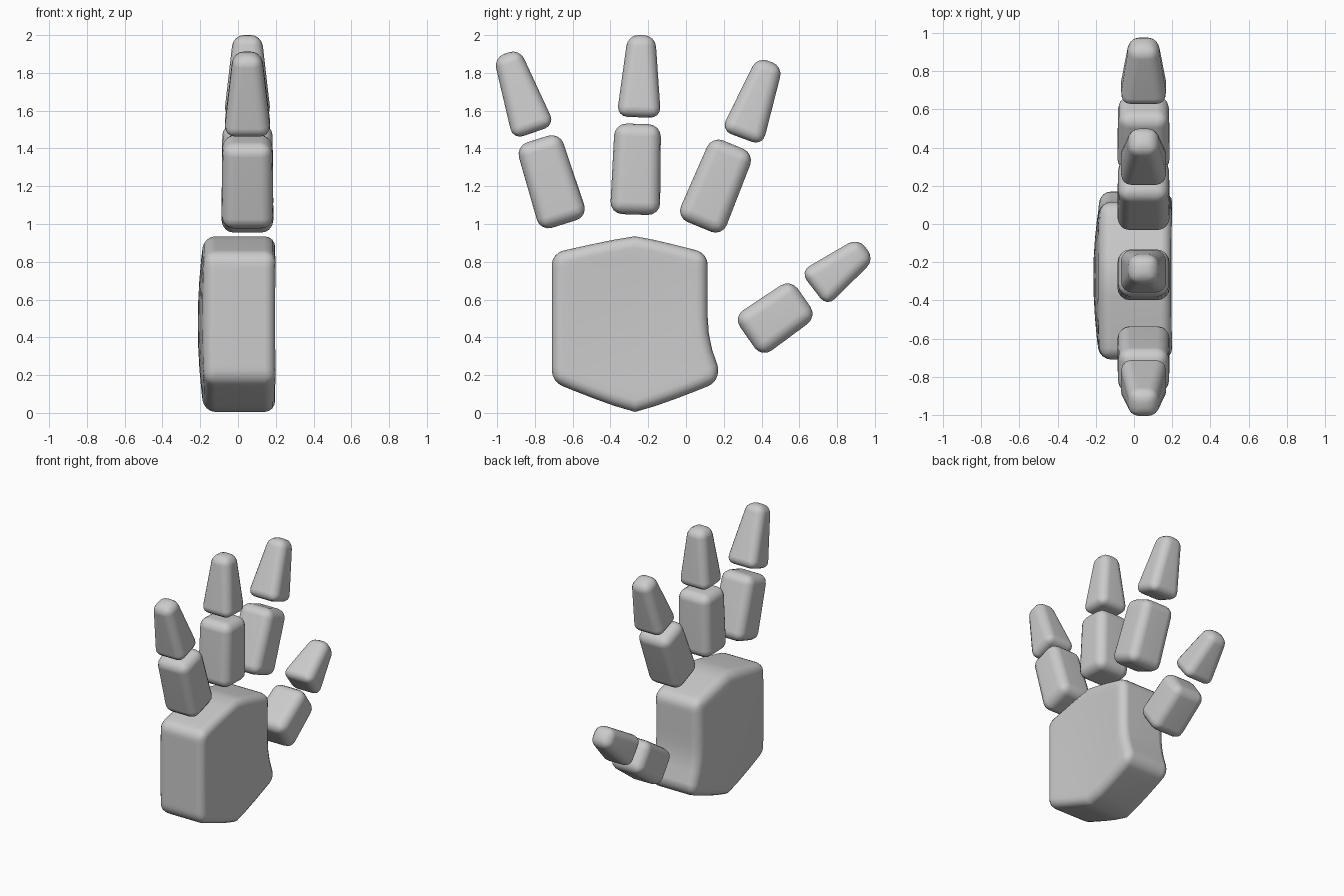
import bpy, bmesh
from mathutils import Vector

if "Cube" in bpy.data.objects:
    bpy.data.objects.remove(bpy.data.objects["Cube"])

CX = 0.05  # depth centre of all fingers


def finish(name, bm, bevel):
    bmesh.ops.recalc_face_normals(bm, faces=bm.faces)
    mesh = bpy.data.meshes.new(name)
    bm.to_mesh(mesh)
    bm.free()
    mesh.polygons.foreach_set("use_smooth", [True] * len(mesh.polygons))
    ob = bpy.data.objects.new(name, mesh)
    bpy.context.collection.objects.link(ob)
    m = ob.modifiers.new("Round", 'BEVEL')
    m.width, m.segments = bevel, 4
    m.limit_method, m.angle_limit = 'ANGLE', 0.75
    w = ob.modifiers.new("Normals", 'WEIGHTED_NORMAL')
    w.keep_sharp = False
    return ob


# finger segment: tapered rounded box between two (y, z) points
def segment(name, a, b, wide, deep, bevel):
    a, b = Vector((CX, *a)), Vector((CX, *b))
    axis = (b - a).normalized()
    side, front = Vector((0, axis.z, -axis.y)), Vector((1, 0, 0))
    bm = bmesh.new()
    rings = []
    for p, w, d in zip((a, b), wide, deep):
        rings.append([bm.verts.new(p + side * (sy * w / 2) + front * (sx * d / 2))
                      for sy, sx in ((-1, -1), (1, -1), (1, 1), (-1, 1))])
    for r in rings:
        bm.faces.new(r)
    for i in range(4):
        j = (i + 1) % 4
        bm.faces.new((rings[0][i], rings[0][j], rings[1][j], rings[1][i]))
    return finish(name, bm, bevel)


# palm: curved grid, domed on the back and slightly hollow inside
N = 8


def palm_point(i, j, s):
    u, v = 2 * i / N - 1, 2 * j / N - 1
    right = 0.115 + 0.06 * min(1, max(0, -v) / 0.8) ** 2
    y = -0.27 + (u * 0.44 if u < 0 else u * (right + 0.27))
    tent = 1 - abs(u) ** 1.15
    top, bottom = 0.845 + 0.09 * tent, 0.165 - 0.16 * tent
    z = bottom + (top - bottom) * (v + 1) / 2
    dome = (1 - u * u) * (1 - v * v)
    x = 0.2 - 0.015 * dome if s else -0.18 - 0.033 * dome
    return x, y, z


bm = bmesh.new()
g = [[[bm.verts.new(palm_point(i, j, s)) for j in range(N + 1)]
      for i in range(N + 1)] for s in (0, 1)]
for s in (0, 1):
    for i in range(N):
        for j in range(N):
            bm.faces.new((g[s][i][j], g[s][i + 1][j], g[s][i + 1][j + 1], g[s][i][j + 1]))
for k in range(N):
    for e in (0, N):
        bm.faces.new((g[0][k][e], g[0][k + 1][e], g[1][k + 1][e], g[1][k][e]))
        bm.faces.new((g[0][e][k], g[0][e][k + 1], g[1][e][k + 1], g[1][e][k]))
finish("palm", bm, 0.06)

# fingers: lower start/end, upper start/end
fingers = {
    "outer_finger": ((-0.645, 1.0), (-0.785, 1.45), (-0.805, 1.485), (-0.95, 1.905)),
    "middle_finger": ((-0.27, 1.05), (-0.255, 1.53), (-0.25, 1.565), (-0.235, 2.0)),
    "index_finger": ((0.07, 0.985), (0.25, 1.42), (0.295, 1.455), (0.445, 1.86)),
    "thumb": ((0.325, 0.4), (0.625, 0.61), (0.675, 0.655), (0.955, 0.87)),
}
for name, (a, b, c, d) in fingers.items():
    segment(name + "_lower", a, b, (0.265, 0.245), (0.275, 0.265), 0.065)
    segment(name + "_tip", c, d, (0.235, 0.145), (0.25, 0.15), 0.058)
